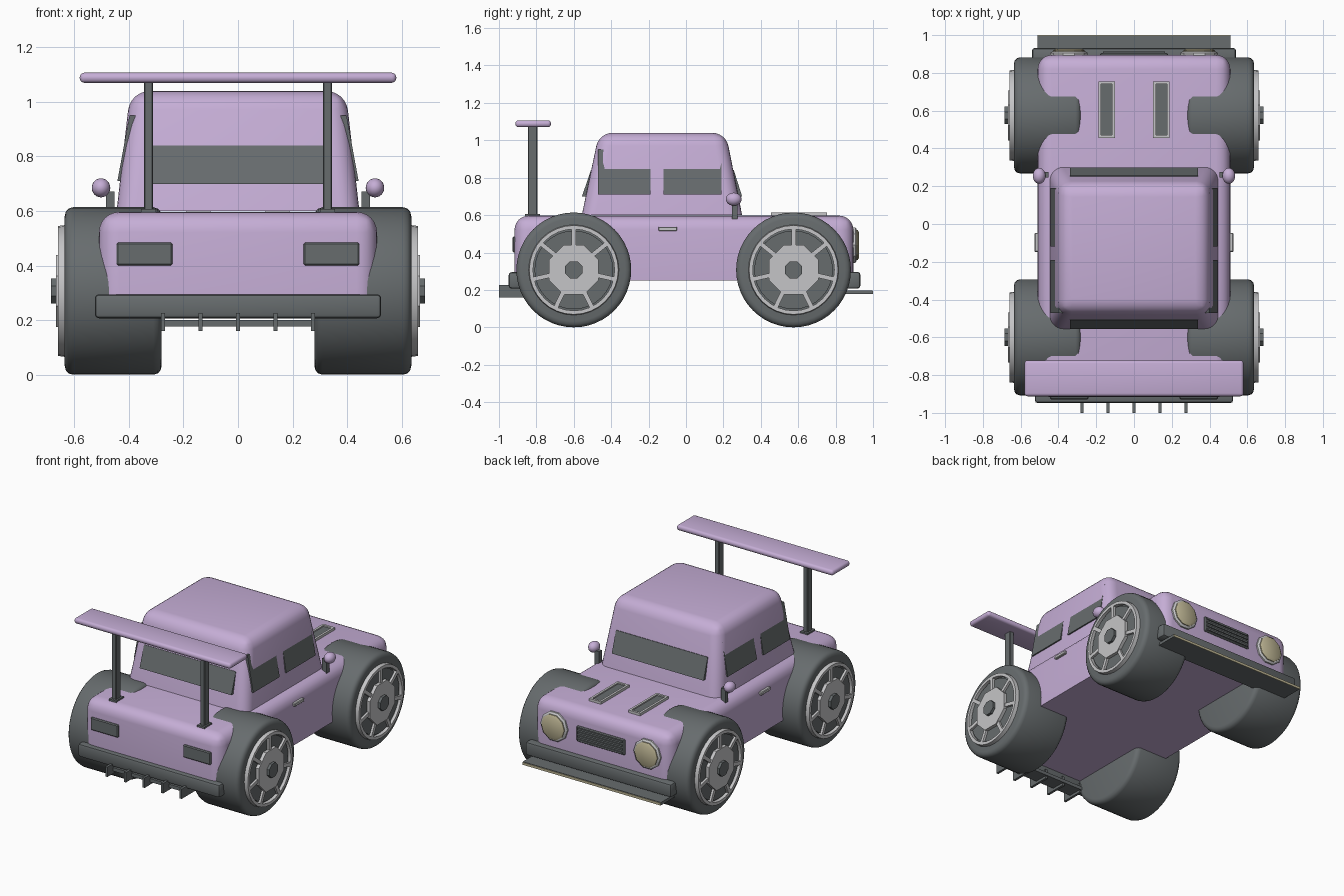
import bpy, bmesh, math
from mathutils import Matrix, Vector

if "Cube" in bpy.data.objects:
    bpy.data.objects.remove(bpy.data.objects["Cube"])


def material(name, rgb):
    m = bpy.data.materials.new(name)
    m.diffuse_color = (*rgb, 1)
    m.use_nodes = True
    m.node_tree.nodes["Principled BSDF"].inputs["Base Color"].default_value = m.diffuse_color
    return m


LILAC = material("lilac paint", (0.56, 0.42, 0.67))
DARK = material("dark grey", (0.135, 0.15, 0.155))
SILVER = material("silver", (0.56, 0.56, 0.57))
BEIGE = material("lamp beige", (0.52, 0.47, 0.30))


def finish(name, bm, mat, bevel=0, segments=3, edges=None):
    if bevel:
        sel = [e for e in bm.edges if edges is None or edges(e)]
        bmesh.ops.bevel(bm, geom=sel, offset=bevel, segments=segments,
                        profile=0.5, affect='EDGES', clamp_overlap=True)
    bmesh.ops.recalc_face_normals(bm, faces=bm.faces)
    me = bpy.data.meshes.new(name)
    bm.to_mesh(me)
    bm.free()
    me.materials.append(mat)
    ob = bpy.data.objects.new(name, me)
    bpy.context.collection.objects.link(ob)
    bpy.ops.object.select_all(action='DESELECT')
    ob.select_set(True)
    bpy.context.view_layer.objects.active = ob
    bpy.ops.object.shade_smooth_by_angle(angle=math.radians(32))
    return ob


def box(name, x, y, z, mat, bevel=0, segments=2, edges=None, top=None):
    """Box from ranges; top gives optional (x range, y range) of the upper face."""
    bm = bmesh.new()
    tx, ty = top or (x, y)
    rings = []
    for rx, ry, h in ((x, y, z[0]), (tx, ty, z[1])):
        rings.append([bm.verts.new((px, py, h)) for px, py in
                      ((rx[0], ry[0]), (rx[1], ry[0]), (rx[1], ry[1]), (rx[0], ry[1]))])
    lo, hi = rings
    bm.faces.new(lo[::-1])
    bm.faces.new(hi)
    for i in range(4):
        j = (i + 1) % 4
        bm.faces.new((lo[i], lo[j], hi[j], hi[i]))
    return finish(name, bm, mat, bevel, segments, edges)


def lathe(name, profile, sides, centre, axis, mat, phase=0.0, closed=False):
    """Spin (distance along axis, radius) points around the x or y axis."""
    bm = bmesh.new()
    rings = []
    for d, r in profile:
        ring = []
        for k in range(sides):
            a = 2 * math.pi * k / sides + phase
            u, v = r * math.cos(a), r * math.sin(a)
            p = (d, u, v) if axis == 'X' else (u, d, v)
            ring.append(bm.verts.new(Vector(centre) + Vector(p)))
        rings.append(ring)
    pairs = list(zip(rings, rings[1:]))
    if closed:
        pairs.append((rings[-1], rings[0]))
    else:
        bm.faces.new(rings[0])
        bm.faces.new(rings[-1])
    for a, b in pairs:
        for k in range(sides):
            j = (k + 1) % sides
            bm.faces.new((a[k], a[j], b[j], b[k]))
    return finish(name, bm, mat)


def span(c, half):
    return (c - half, c + half)


def pair(s, a, b):
    return tuple(sorted((s * a, s * b)))


# Body and cabin
box("body", (-.51, .51), (-.917, .895), (.25, .597), LILAC, .075, 6,
    lambda e: max(v.co.z for v in e.verts) > .3)
box("cabin", (-.445, .445), (-.557, .3), (.6, 1.04), LILAC, .07, 6,
    lambda e: max(v.co.z for v in e.verts) > .7, top=((-.395, .395), (-.465, .213)))

# Front and rear windows, leaning with the cabin
box("rear_window", (-.34, .34), (-.556, -.5), (.70, .84), DARK,
    top=((-.34, .34), (-.509, -.48)))
box("windshield", (-.34, .34), (.24, .3), (.70, .84), DARK,
    top=((-.34, .34), (.22, .256)))

# Side windows
for s, side in ((-1, "left"), (1, "right")):
    for label, y in (("rear", (-.47, -.19)), ("front", (-.12, .19))):
        box(f"{side}_{label}_window", pair(s, .40, .442), y, (.71, .95), DARK,
            top=(pair(s, .37, .398), y))

# Wheels
for s, side in ((-1, "left"), (1, "right")):
    for label, y in (("rear", -.6), ("front", .575)):
        n = f"{side}_{label}_"
        c = (0, y, .307)
        lathe(n + "tire", [(s * d, r) for d, r in (
            (.28, .275), (.284, .291), (.294, .302), (.31, .307),
            (.605, .307), (.621, .302), (.631, .291), (.635, .275))], 48, c, 'X', DARK)
        lathe(n + "rim_back", [(s * .62, .21), (s * .645, .21)], 32, c, 'X', DARK)
        lathe(n + "rim_ring", [(s * .63, .218), (s * .66, .218), (s * .66, .238),
                               (s * .63, .242)], 32, c, 'X', SILVER, closed=True)
        lathe(n + "wheel_disc", [(s * .63, .143), (s * .667, .143)], 8, c, 'X', SILVER,
              math.pi / 8)
        lathe(n + "hub", [(s * .64, .05), (s * .685, .05)], 8, c, 'X', DARK, math.pi / 8)
        for k in range(7):
            sp = box(n + f"spoke_{k}", pair(s, .635, .66), span(0, .012), (.12, .225), SILVER)
            sp.data.transform(Matrix.Translation(c) @ Matrix.Rotation(2 * math.pi * k / 7, 4, 'X'))

# Rear wing on posts
box("wing", (-.58, .58), (-.912, -.722), (1.07, 1.107), LILAC, .016, 3)
for s in (-1, 1):
    box("wing_post", pair(s, .311, .344), (-.845, -.795), (.58, 1.08), DARK, .004, 1)
    box("wing_post_foot", pair(s, .3, .355), (-.86, -.78), (.59, .607), DARK)

# Rear bumper, tail lights and diffuser
box("rear_bumper", (-.525, .525), (-.948, -.86), (.207, .295), DARK, .015, 2)
for s in (-1, 1):
    box("tail_light", pair(s, .24, .445), (-.928, -.88), (.40, .485), DARK, .006, 1)
box("diffuser_plate", (-.28, .28), (-.94, -.84), (.177, .2), DARK)
for k in range(5):
    box("diffuser_fin", span((k - 2) * .1375, .008), (-1, -.85), (.16, .226), DARK)

# Front bumper and splitter
box("front_bumper", (-.54, .54), (.84, .932), (.207, .297), DARK, .015, 2)
box("splitter", (-.512, .512), (.82, .996), (.177, .196), DARK)
box("splitter_trim", (-.512, .512), (.995, 1.0), (.177, .193), BEIGE)

# Grille with slats
box("grille", (-.18, .18), (.86, .905), (.385, .49), DARK, .006, 1)
for k in range(4):
    box("grille_slat", (-.165, .165), (.9, .913), span(.4 + k * .025, .006), DARK)

# Headlights
for s in (-1, 1):
    c = (s * .345, 0, .44)
    lathe("headlight_rim", [(.86, .1), (.905, .1), (.912, .09)], 10, c, 'Y', SILVER)
    lathe("headlight_lens", [(.88, .085), (.918, .085), (.926, .07)], 10, c, 'Y', BEIGE)

# Hood vents: frame bars round a dark panel
for s in (-1, 1):
    x = s * .145
    box("vent_panel", span(x, .03), (.47, .74), (.58, .606), DARK)
    for t in (-1, 1):
        box("vent_frame_side", span(x + t * .0365, .0075), (.455, .755), (.58, .614), SILVER)
        box("vent_frame_end", span(x, .03), span(.605 + t * .1425, .0075), (.58, .614), SILVER)

# Mirrors and door handles
for s in (-1, 1):
    box("mirror_stalk", pair(s, .452, .484), (.245, .275), (.55, .672), DARK)
    bm = bmesh.new()
    bmesh.ops.create_uvsphere(bm, u_segments=20, v_segments=12, radius=1,
                              matrix=Matrix.Translation((s * .502, .255, .685))
                              @ Matrix.Diagonal((.034, .042, .035, 1)))
    finish("mirror", bm, LILAC)
    box("door_handle", pair(s, .49, .526), (-.148, -.047), (.515, .537), SILVER, .004, 1)
